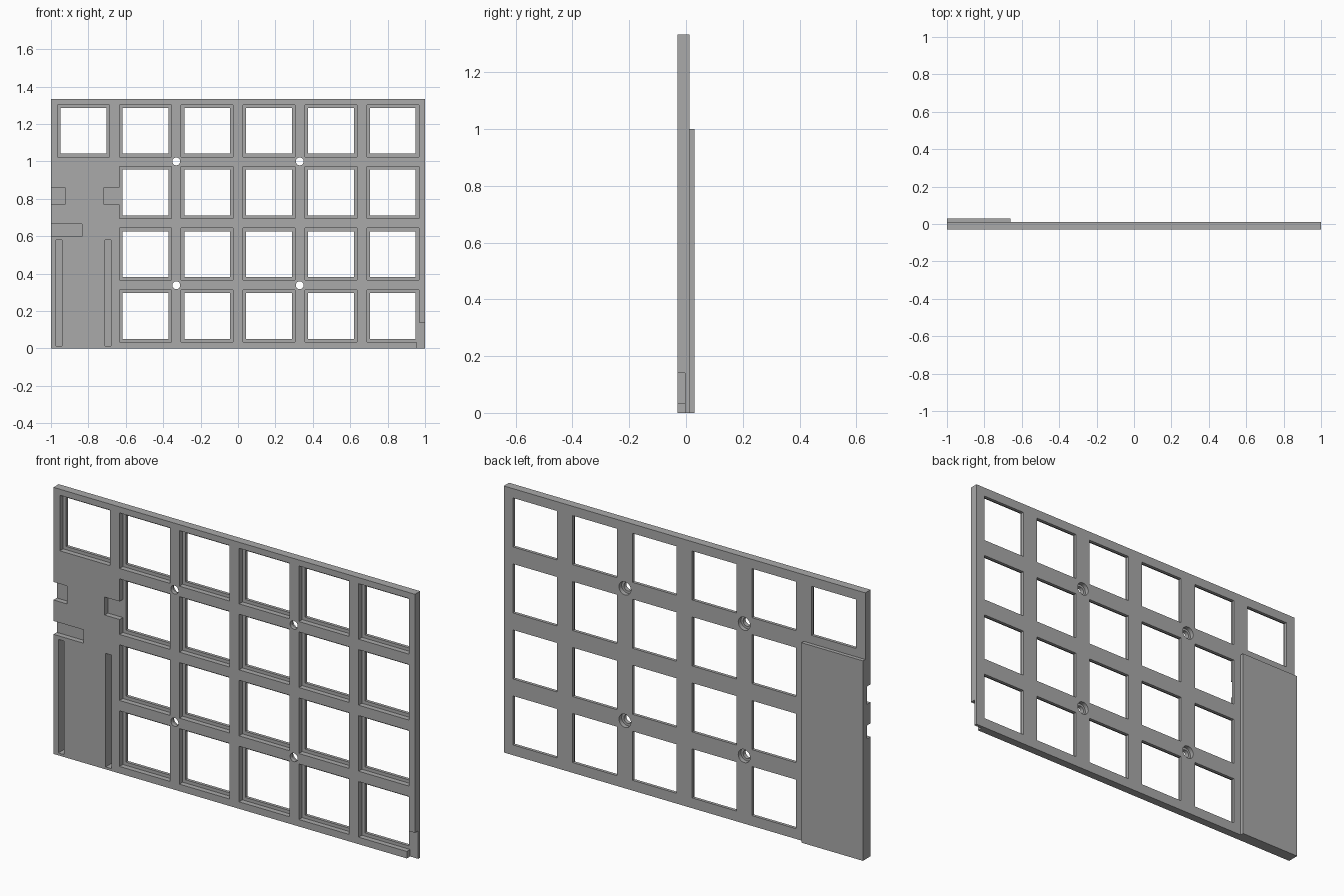
import bpy, bmesh
from mathutils import Matrix, Vector

if "Cube" in bpy.data.objects:
    bpy.data.objects.remove(bpy.data.objects["Cube"])

FRONT, FLOOR, BACK, PAD = -0.03, -0.004, 0.0115, 0.03
OUT = 0.1                      # overshoot for clean cuts
TOP = 1.333

grey = bpy.data.materials.new("plain grey")
grey.use_nodes = True
grey.diffuse_color = (0.4, 0.4, 0.4, 1)
grey.node_tree.nodes["Principled BSDF"].inputs["Base Color"].default_value = (0.4, 0.4, 0.4, 1)


def add_box(bm, x0, x1, y0, y1, z0, z1):
    size = Vector((x1 - x0, y1 - y0, z1 - z0))
    mid = Vector((x0 + x1, y0 + y1, z0 + z1)) / 2
    bmesh.ops.create_cube(bm, size=1, matrix=Matrix.Translation(mid) @ Matrix.Diagonal(size.to_4d()))


def add_rod(bm, x, z, radius, y0, y1):
    place = Matrix.Translation((x, (y0 + y1) / 2, z)) @ Matrix.Rotation(1.5707963, 4, "X")
    bmesh.ops.create_cone(bm, cap_ends=True, segments=32, radius1=radius, radius2=radius,
                          depth=y1 - y0, matrix=place)


def make(name, bm):
    mesh = bpy.data.meshes.new(name)
    bm.to_mesh(mesh)
    bm.free()
    mesh.materials.append(grey)
    obj = bpy.data.objects.new(name, mesh)
    bpy.context.collection.objects.link(obj)
    return obj


def combine(body, bm, operation="DIFFERENCE"):
    tool = make("cutter", bm)
    tool.hide_render = True
    mod = body.modifiers.new("cut", "BOOLEAN")
    mod.operation, mod.solver, mod.object = operation, "EXACT", tool
    bpy.context.view_layer.objects.active = body
    bpy.ops.object.modifier_apply(modifier=mod.name)
    bpy.data.objects.remove(tool)


# Main plate with the thicker panel on the back
bm = bmesh.new()
add_box(bm, -1, 1, FRONT, BACK, 0, TOP)
plate = make("switch_plate", bm)
bm = bmesh.new()
add_box(bm, -1, -0.66, FRONT, PAD, 0, 1)
combine(plate, bm, "UNION")

# Square windows: a through opening inside a wider front pocket
centres = [(-0.826 + 0.3307 * c, 0.174 + 0.33 * r)
           for c in range(6) for r in range(4) if c > 0 or r == 3]
for half, y0, y1 in ((0.139, FRONT - OUT, FLOOR), (0.1225, FRONT - OUT, PAD + OUT)):
    bm = bmesh.new()
    for x, z in centres:
        add_box(bm, x - half, x + half, y0, y1, z - half, z + half)
    combine(plate, bm)

# Shallow notches on the left panel and at the lower corner
for x0, x1, z0, z1 in ((-1 - OUT, -0.925, 0.77, 0.86),
                       (-0.717, -0.62, 0.77, 0.86),
                       (-1 - OUT, -0.833, 0.598, 0.665),
                       (0.9665, 1 + OUT, -OUT, 0.14),
                       (0.955, 1 + OUT, -OUT, 0.036)):
    bm = bmesh.new()
    add_box(bm, x0, x1, FRONT - OUT, FLOOR, z0, z1)
    combine(plate, bm)

# Two long blind grooves in the panel
bm = bmesh.new()
for x in (-0.957, -0.695):
    add_box(bm, x - 0.016, x + 0.016, FRONT - OUT, 0.015, 0.012, 0.58)
combine(plate, bm)

# Screw holes, counterbored from the back
screws = [(x, z) for x in (-0.33, 0.33) for z in (0.338, 1.0)]
for radius, y0 in ((0.021, FRONT - OUT), (0.033, -0.01)):
    bm = bmesh.new()
    for x, z in screws:
        add_rod(bm, x, z, radius, y0, BACK + OUT)
    combine(plate, bm)

bpy.ops.object.select_all(action="DESELECT")
plate.select_set(True)
bpy.context.view_layer.objects.active = plate
bpy.ops.object.shade_smooth_by_angle()
